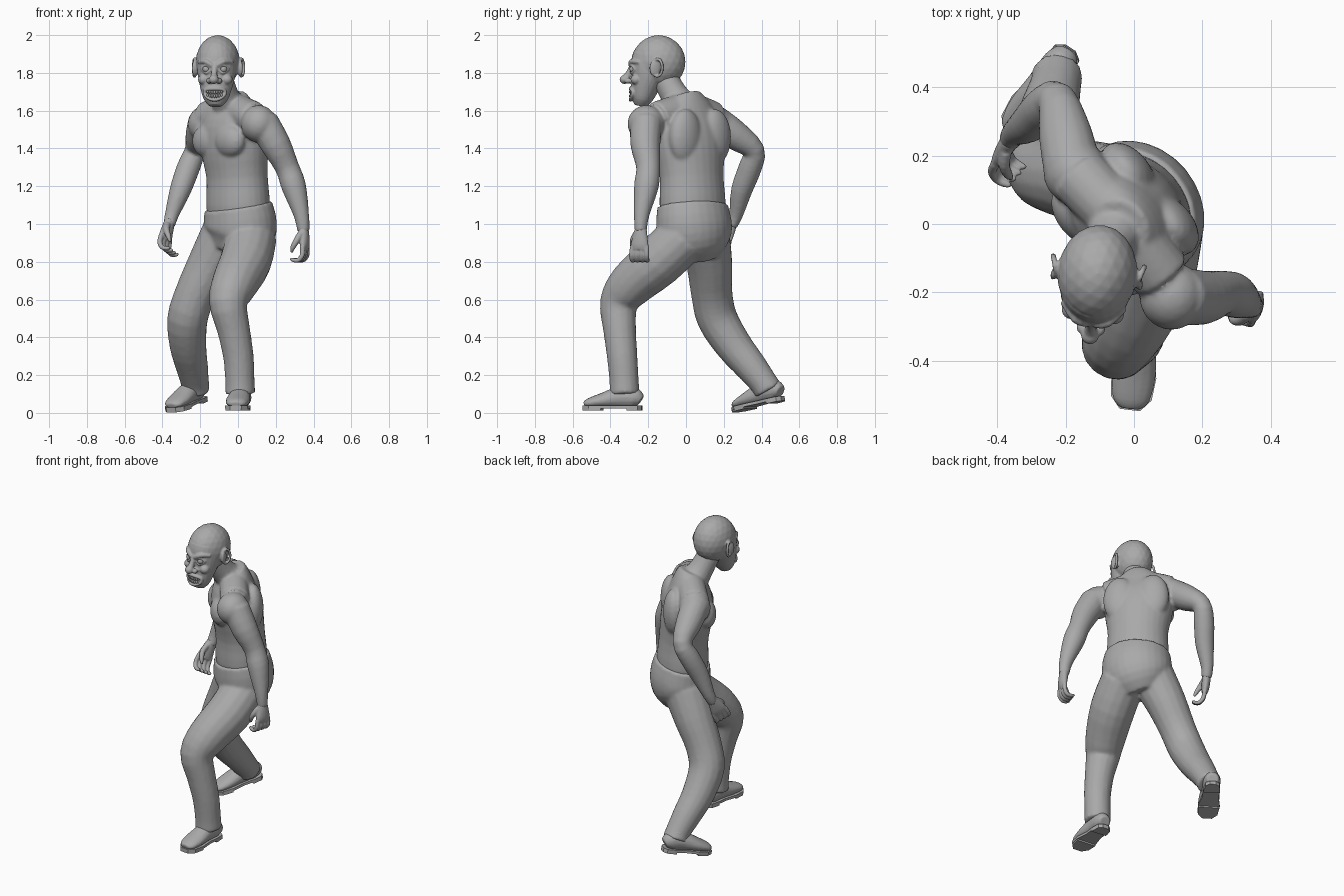
import bpy, bmesh, math
from mathutils import Vector, Matrix

cube = bpy.data.objects.get("Cube")
if cube:
    bpy.data.objects.remove(cube)

GREY = (0.4, 0.4, 0.4, 1)
clay = bpy.data.materials.new("plain grey")
clay.use_nodes = True
clay.diffuse_color = GREY
clay.node_tree.nodes["Principled BSDF"].inputs["Base Color"].default_value = GREY


def tube(bm, pts, side=(1, .1, 0), n=16, steps=3):
    """Smooth loft through (x, y, z, half width, half depth) stations."""
    k = [Vector(tuple(p) if len(p) == 5 else tuple(p) + (p[3],)) for p in pts]
    rows = []
    for i in range(len(k) - 1):
        a, b, c, d = k[max(i - 1, 0)], k[i], k[i + 1], k[min(i + 2, len(k) - 1)]
        for s in range(steps):
            t = s / steps
            rows.append((b * 2 + (c - a) * t + (a * 2 - b * 5 + c * 4 - d) * t ** 2
                         + (b * 3 - a - c * 3 + d) * t ** 3) * 0.5)
    rows.append(k[-1])
    pos = [Vector(r[:3]) for r in rows]
    rings = []
    for i, r in enumerate(rows):
        tan = (pos[min(i + 1, len(pos) - 1)] - pos[max(i - 1, 0)]).normalized()
        u = Vector(side)
        u = (u - tan * u.dot(tan)).normalized()
        v = tan.cross(u)
        rings.append([bm.verts.new(pos[i] + u * r[3] * math.cos(j * math.tau / n)
                                   + v * r[4] * math.sin(j * math.tau / n)) for j in range(n)])
    for p, q in zip(rings, rings[1:]):
        for j in range(n):
            bm.faces.new((p[j], p[(j + 1) % n], q[(j + 1) % n], q[j]))
    bm.faces.new(rings[0][::-1])
    bm.faces.new(rings[-1])


def blob(bm, centre, radii, yaw=0.0):
    m = Matrix.Translation(centre) @ Matrix.Rotation(yaw, 4, 'Z') @ Matrix.Diagonal((*radii, 1))
    bmesh.ops.create_icosphere(bm, subdivisions=3, radius=1, matrix=m)


def finish(name, bm, voxel=0, smooth=0, matrix=None):
    bmesh.ops.recalc_face_normals(bm, faces=bm.faces)
    mesh = bpy.data.meshes.new(name)
    bm.to_mesh(mesh)
    bm.free()
    mesh.materials.append(clay)
    obj = bpy.data.objects.new(name, mesh)
    bpy.context.collection.objects.link(obj)
    if matrix:
        obj.matrix_world = matrix
    if voxel:
        mod = obj.modifiers.new("fuse", 'REMESH')
        mod.mode = 'VOXEL'
        mod.voxel_size = voxel
        mod.use_smooth_shade = True
        soft = obj.modifiers.new("soften", 'SMOOTH')
        soft.factor = 0.5
        soft.iterations = smooth
    return obj


# Torso frame: the chest is turned towards the model's right
YAW = -0.88
W = Vector((math.cos(YAW), math.sin(YAW), 0))
F = Vector((math.sin(YAW), -math.cos(YAW), 0))
CHEST = Vector((-.02, .02, 0))


def on_chest(across, forward, z):
    return CHEST + W * across + F * forward + Vector((0, 0, z))


# Torso, neck and arms
bm = bmesh.new()
tube(bm, [(0, .035, 1.0, .17, .14), (0, .035, 1.1, .188, .155), (-.005, .03, 1.25, .182, .148),
          (-.02, .02, 1.4, .205, .155), (-.03, .01, 1.52, .205, .14), (-.03, .005, 1.62, .15, .1),
          (-.04, -.01, 1.68, .085, .08)], side=W, n=28)
tube(bm, [(-.16, .14, 1.56, .09), (-.04, .01, 1.61, .085), (.08, -.15, 1.56, .09)], side=(0, 0, 1))
tube(bm, [(-.04, .0, 1.6, .095), (-.07, -.06, 1.68, .075), (-.095, -.11, 1.77, .07)])
for s in (-1, 1):
    blob(bm, on_chest(.092 * s, .105, 1.44), (.105, .065, .09), YAW)
    blob(bm, on_chest(.1 * s, -.085, 1.46), (.1, .065, .15), YAW)
    blob(bm, on_chest(.035 * s, -.11, 1.2), (.04, .045, .15), YAW)
blob(bm, (.11, -.21, 1.53), (.095, .1, .1))
blob(bm, (-.17, .15, 1.53), (.095, .095, .1))
tube(bm, [(.13, -.21, 1.54, .085), (.2, -.215, 1.42, .08), (.26, -.2, 1.3, .064), (.295, -.21, 1.2, .066),
          (.335, -.235, 1.05, .042), (.347, -.24, .96, .032)])
tube(bm, [(-.18, .16, 1.54, .085), (-.2, .26, 1.47, .079), (-.225, .36, 1.39, .058), (-.262, .34, 1.3, .062),
          (-.305, .295, 1.18, .057), (-.35, .265, 1.05, .038), (-.365, .24, .99, .032)])
finish("torso_and_arms", bm, .009, 6)

# Trousers: hips plus two bent legs
bm = bmesh.new()
tube(bm, [(0, .035, 1.095, .2, .168), (.012, .042, 1.0, .212, .182), (0, .05, .92, .2, .17),
          (-.03, .05, .84, .13, .12)], side=W, n=28)
tube(bm, [(.07, -.01, .93, .135), (.04, -.15, .8, .137), (-.02, -.29, .68, .122), (-.052, -.355, .58, .102),
          (-.025, -.352, .45, .088), (.002, -.338, .3, .081), (.01, -.328, .17, .078), (.012, -.325, .1, .08)])
tube(bm, [(-.07, .1, .93, .135), (-.15, .125, .78, .122), (-.225, .137, .63, .11), (-.267, .165, .5, .108),
          (-.265, .25, .36, .098), (-.245, .34, .25, .086), (-.228, .41, .16, .075), (-.226, .435, .12, .077)])
finish("trousers", bm, .01, 5)


# Hands with curled fingers and a thumb
def hand(name, wrist, down, across, curl):
    wrist = Vector(wrist)
    down, across, curl = (Vector(v).normalized() for v in (down, across, curl))

    def at(d, a, c):
        return tuple(wrist + down * d + across * a + curl * c)
    bm = bmesh.new()
    tube(bm, [at(-.02, 0, 0) + (.03, .028), at(.03, 0, 0) + (.04, .026), at(.075, 0, .002) + (.049, .023),
              at(.1, 0, .006) + (.046, .018)], side=across)
    for i in range(4):
        a = (i - 1.5) * .026
        tube(bm, [at(.085, a, .004) + (.014,), at(.13, a * 1.08, .01) + (.0135,),
                  at(.155, a * 1.05, .035) + (.0125,), at(.15, a, .065) + (.011,),
                  at(.14, a, .078) + (.006,)], side=across, n=10)
    tube(bm, [at(.015, -.025, .01) + (.018,), at(.05, -.045, .03) + (.017,),
              at(.085, -.045, .055) + (.014,), at(.11, -.035, .068) + (.007,)], side=across, n=10)
    finish(name, bm, .005, 3)


hand("left_hand", (.347, -.24, .965), (.12, -.08, -1), (.3, .95, 0), (-1, .2, -.1))
hand("right_hand", (-.365, .24, 1.0), (-.25, -.4, -.85), (.5, .6, -.4), (.75, -.5, -.2))


# Shoes: rounded upper, flat sole and heel block
def slab(bm, outline, low, high):
    face = bm.faces.new([bm.verts.new((x, y, low)) for x, y in outline])
    out = bmesh.ops.extrude_face_region(bm, geom=[face])["geom"]
    bmesh.ops.translate(bm, vec=(0, 0, high - low),
                        verts=[v for v in out if isinstance(v, bmesh.types.BMVert)])


def shoe(prefix, place, yaw, pitch):
    m = Matrix.Translation(place) @ Matrix.Rotation(yaw, 4, 'Z') @ Matrix.Rotation(pitch, 4, 'X')
    bm = bmesh.new()
    tube(bm, [(0, .085, .05, .035, .032), (0, .05, .068, .052, .055), (0, -.03, .07, .056, .056),
              (0, -.12, .053, .064, .04), (0, -.19, .04, .054, .026), (0, -.215, .034, .03, .014)])
    tube(bm, [(0, .015, .06, .05), (0, .01, .14, .05)])
    finish(prefix + "_shoe", bm, .006, 4, m)
    half = [(.042, .075), (.05, .03), (.05, -.04), (.066, -.12), (.06, -.185), (.03, -.22)]
    outline = [(.018, .092)] + half + [(-x, y) for x, y in half[::-1]] + [(-.018, .092)]
    bm = bmesh.new()
    slab(bm, outline, .01, .026)
    slab(bm, [(x, min(max(y, .015), .092)) for x, y in (outline[0], half[0], half[1], (.05, .015),
              (-.05, .015), (-.05, .03), (-.042, .075), outline[-1])], 0, .012)
    slab(bm, [(x * .97, y) for x, y in outline if y < -.1], 0, .012)
    finish(prefix + "_sole", bm, matrix=m)


shoe("left", (.014, -.325, .012), -.12, 0)
shoe("right", (-.235, .44, .046), -.58, .2)

# Head, built around its own centre and then turned slightly
HEAD = Matrix.Translation((-.107, -.145, 1.82)) @ Matrix.Rotation(-.12, 4, 'Z')
bm = bmesh.new()
blob(bm, (0, 0, .038), (.116, .143, .142))
tube(bm, [(0, -.035, .07, .1, .1), (0, -.045, .03, .103, .102), (0, -.055, -.03, .1, .092),
          (0, -.075, -.1, .084, .075), (0, -.09, -.16, .064, .055), (0, -.098, -.195, .035, .032)], n=24)
tube(bm, [(0, -.135, .03, .015), (0, -.158, -.02, .016), (0, -.178, -.052, .022)])
blob(bm, (0, -.182, -.055), (.026, .026, .024))
for s in (-1, 1):
    blob(bm, (.026 * s, -.16, -.062), (.016, .02, .015))
    blob(bm, (.062 * s, -.112, -.055), (.03, .03, .028))
    # Angry brow and eyelids
    tube(bm, [(.012 * s, -.148, .018, .012), (.048 * s, -.138, .04, .014), (.09 * s, -.092, .036, .01)],
         side=(0, 0, 1), n=10)
    for lift in (.021, -.021):
        tube(bm, [(.02 * s, -.143, 0, .006), (.045 * s, -.141, lift, .007), (.072 * s, -.118, 0, .006)],
             side=(0, 0, 1), n=8)
    # Ear with a raised rim
    blob(bm, (.12 * s, -.005, .005), (.012, .03, .045), .35 * s)
    rim = []
    for i in range(13):
        t = i * math.tau / 12
        y = .008 + .028 * math.cos(t)
        rim.append((s * (.123 + .3 * y), y, .008 + .046 * math.sin(t), .0085))
    tube(bm, rim, side=(1, 0, 0), n=8, steps=2)


# Grinning mouth: a lip ring around two rows of teeth
def face_y(x):
    return -.082 - .068 * math.sqrt(max(0, 1 - (x / .08) ** 2))


lips = []
for i in range(17):
    t = i * math.tau / 16
    x = .056 * math.cos(t)
    lips.append((x, face_y(x), -.133 + .03 * math.sin(t) + 3 * x * x, .0095))
tube(bm, lips, side=(0, 1, 0), n=10, steps=2)
finish("head", bm, .005, 2, HEAD)

bm = bmesh.new()
for row in (-.143, -.122):
    for i in range(7):
        x = (i - 3) * .0125
        blob(bm, (x, face_y(x) + .001, row + 3 * x * x), (.0062, .008, .0105))
for f in bm.faces:
    f.smooth = True
finish("teeth", bm, matrix=HEAD)

bm = bmesh.new()
for s in (-1, 1):
    blob(bm, (.045 * s, -.129, 0), (.02, .02, .02))
for f in bm.faces:
    f.smooth = True
finish("eyes", bm, matrix=HEAD)
